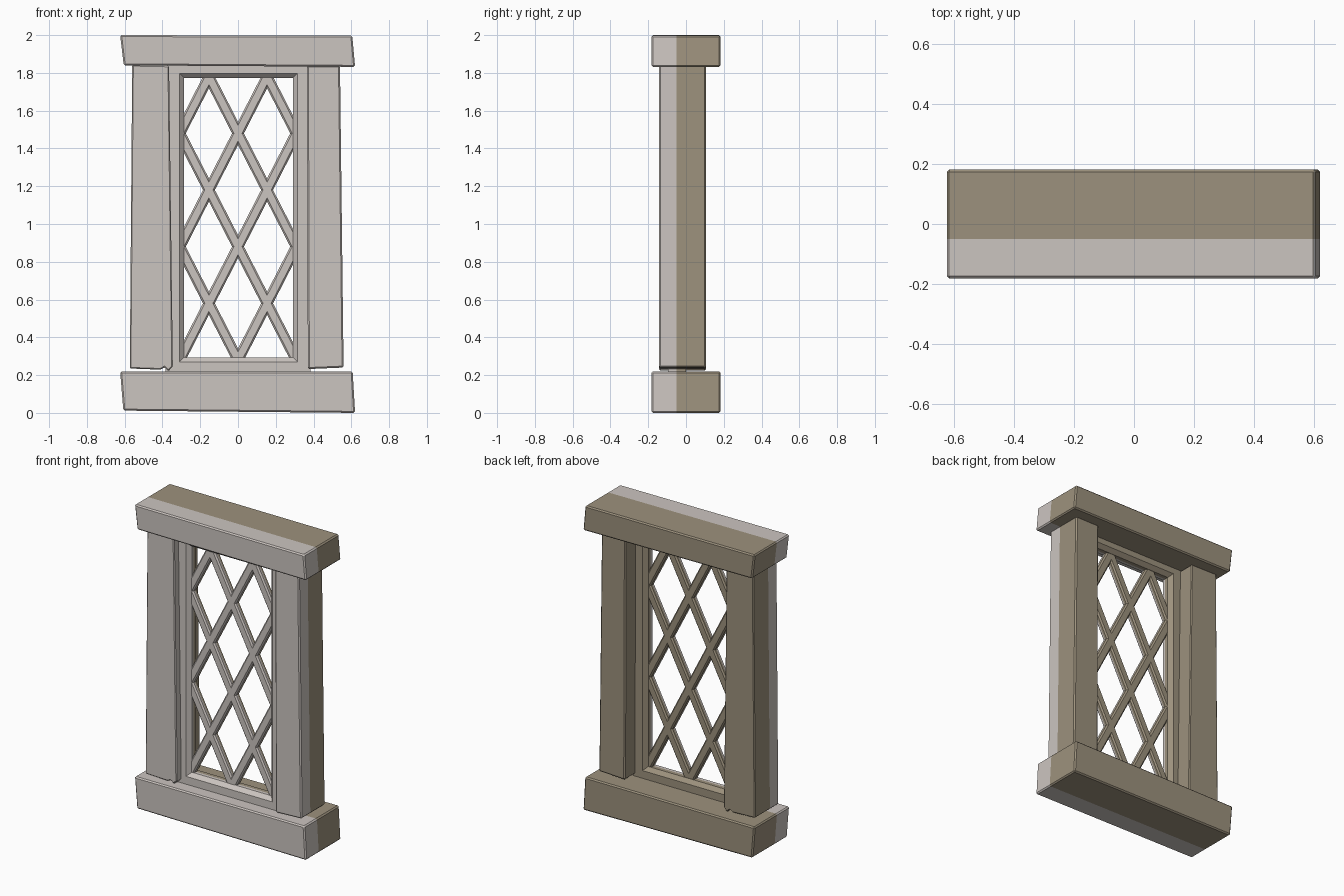
import bpy, bmesh, math
from mathutils import Vector

if "Cube" in bpy.data.objects:
    bpy.data.objects.remove(bpy.data.objects["Cube"])

SPLIT_Y = -0.05   # pale stone in front of this plane, tan behind


def material(name, rgb):
    m = bpy.data.materials.new(name)
    m.diffuse_color = (*rgb, 1)
    m.use_nodes = True
    m.node_tree.nodes["Principled BSDF"].inputs["Base Color"].default_value = m.diffuse_color
    return m


MATS = [material("pale_grey_stone", (0.60, 0.555, 0.525)),
        material("tan_stone", (0.335, 0.285, 0.205))]


def cut(bm, co, no, clear=False):
    geom = bm.verts[:] + bm.edges[:] + bm.faces[:]
    bmesh.ops.bisect_plane(bm, geom=geom, dist=1e-6, plane_co=co, plane_no=no, clear_outer=clear)


def finish(name, bm):
    # split every part at the colour plane, then colour by depth
    bmesh.ops.recalc_face_normals(bm, faces=bm.faces[:])
    cut(bm, (0, SPLIT_Y, 0), (0, 1, 0))
    for f in bm.faces:
        f.material_index = 0 if f.calc_center_median().y < SPLIT_Y else 1
    me = bpy.data.meshes.new(name)
    bm.to_mesh(me)
    bm.free()
    for m in MATS:
        me.materials.append(m)
    ob = bpy.data.objects.new(name, me)
    bpy.context.collection.objects.link(ob)
    return ob


def prism(bm, pts, y0, y1):
    # extrude an x-z outline along y
    a = [bm.verts.new((x, y0, z)) for x, z in pts]
    b = [bm.verts.new((x, y1, z)) for x, z in pts]
    n = len(pts)
    bm.faces.new(a)
    bm.faces.new(b[::-1])
    for i in range(n):
        j = (i + 1) % n
        bm.faces.new((a[j], a[i], b[i], b[j]))


def block(name, pts, y0, y1, bev=0.008):
    bm = bmesh.new()
    prism(bm, pts, y0, y1)
    bmesh.ops.recalc_face_normals(bm, faces=bm.faces[:])
    bmesh.ops.bevel(bm, geom=bm.edges[:], offset=bev, segments=1, affect='EDGES', clamp_overlap=True)
    return finish(name, bm)


# slightly skewed stone blocks
block("lintel", [(-0.605, 1.84), (0.62, 1.832), (0.605, 1.997), (-0.624, 2.0)], -0.182, 0.182)
block("sill", [(-0.607, 0.012), (0.62, 0.0), (0.607, 0.22), (-0.624, 0.218)], -0.182, 0.182)

# side posts, the left one with a chipped foot
block("left_post", [(-0.573, 0.235), (-0.41, 0.229), (-0.39, 0.241), (-0.368, 0.221),
                    (-0.345, 0.246), (-0.365, 1.838), (-0.56, 1.842)], -0.142, 0.105, 0.006)
block("right_post", [(0.37, 0.232), (0.559, 0.24), (0.54, 1.838), (0.365, 1.838)], -0.142, 0.105)

# window frame: a chamfered ring, (opening offset, y) profile
bm = bmesh.new()
L, R, B, T = -0.31, 0.315, 0.27, 1.798
rings = []
for side, y in [(1, -0.095), (0, -0.095), (-0.024, -0.07), (-0.024, -0.025), (0, 0.0), (1, 0.0)]:
    if side == 1:
        l, r, b, t = -0.385, 0.385, 0.215, 1.845
    else:
        l, r, b, t = L - side, R + side, B - side, T + side
    rings.append([bm.verts.new((x, y, z)) for x, z in ((l, b), (r, b), (r, t), (l, t))])
for k in range(len(rings)):
    p, q = rings[k], rings[(k + 1) % len(rings)]
    for i in range(4):
        j = (i + 1) % 4
        bm.faces.new((p[i], p[j], q[j], q[i]))
finish("window_frame", bm)

# lattice: crossing diagonal bars with chamfered edges
bm = bmesh.new()
section = [(-0.019, -0.071), (0.019, -0.071), (0.028, -0.062), (0.028, -0.036),
           (0.019, -0.027), (-0.019, -0.027), (-0.028, -0.036), (-0.028, -0.062)]
for s in (-1, 1):
    d = Vector((s * 0.154, 0, 0.3)).normalized()
    n = Vector((d.z, 0, -d.x))
    for k in range(-1, 4):
        c = Vector((0, 0, 0.28 + 0.6 * k))
        loops = [[bm.verts.new(c + d * e + n * u + Vector((0, y, 0))) for u, y in section]
                 for e in (-1.5, 1.5)]
        for i in range(8):
            j = (i + 1) % 8
            bm.faces.new((loops[0][i], loops[0][j], loops[1][j], loops[1][i]))
# trim the bars so their ends sit inside the frame
for co, no in [((0.305, 0, 0), (1, 0, 0)), ((-0.3, 0, 0), (-1, 0, 0)),
               ((0, 0, 0.28), (0, 0, -1)), ((0, 0, 1.788), (0, 0, 1))]:
    cut(bm, co, no, True)
finish("lattice", bm)
